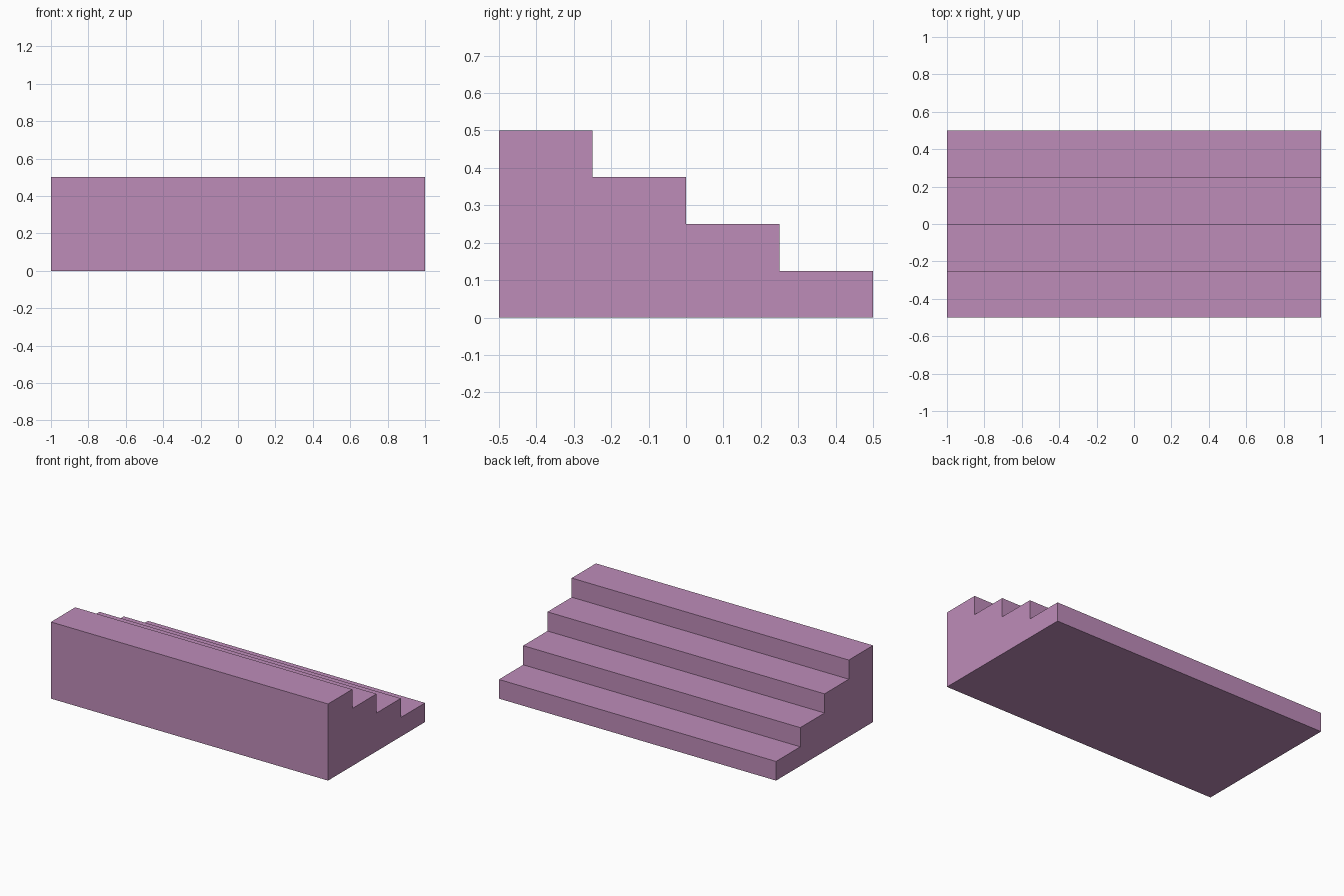
import bpy
import bmesh

if "Cube" in bpy.data.objects:
    bpy.data.objects.remove(bpy.data.objects["Cube"])

WIDTH, DEPTH, HEIGHT, STEPS = 2.0, 1.0, 0.5, 4
RUN, RISE = DEPTH / STEPS, HEIGHT / STEPS

mauve = bpy.data.materials.new("mauve")
mauve.diffuse_color = (0.515, 0.262, 0.485, 1.0)
mauve.use_nodes = True
mauve.node_tree.nodes["Principled BSDF"].inputs["Base Color"].default_value = mauve.diffuse_color

# Stepped side profile (y, z): tall at the front, descending to the back
profile = [(DEPTH / 2, 0.0), (-DEPTH / 2, 0.0)]
for i in range(STEPS):
    z = HEIGHT - i * RISE
    y = -DEPTH / 2 + i * RUN
    profile += [(y, z), (y + RUN, z)]

# Extrude the profile across the full width
bm = bmesh.new()
side = bm.faces.new([bm.verts.new((-WIDTH / 2, y, z)) for y, z in profile])
result = bmesh.ops.extrude_face_region(bm, geom=[side], use_keep_orig=True)
moved = [v for v in result["geom"] if isinstance(v, bmesh.types.BMVert)]
bmesh.ops.translate(bm, verts=moved, vec=(WIDTH, 0, 0))
bmesh.ops.recalc_face_normals(bm, faces=bm.faces)

mesh = bpy.data.meshes.new("steps")
bm.to_mesh(mesh)
bm.free()
mesh.materials.append(mauve)
steps = bpy.data.objects.new("steps", mesh)
bpy.context.collection.objects.link(steps)
